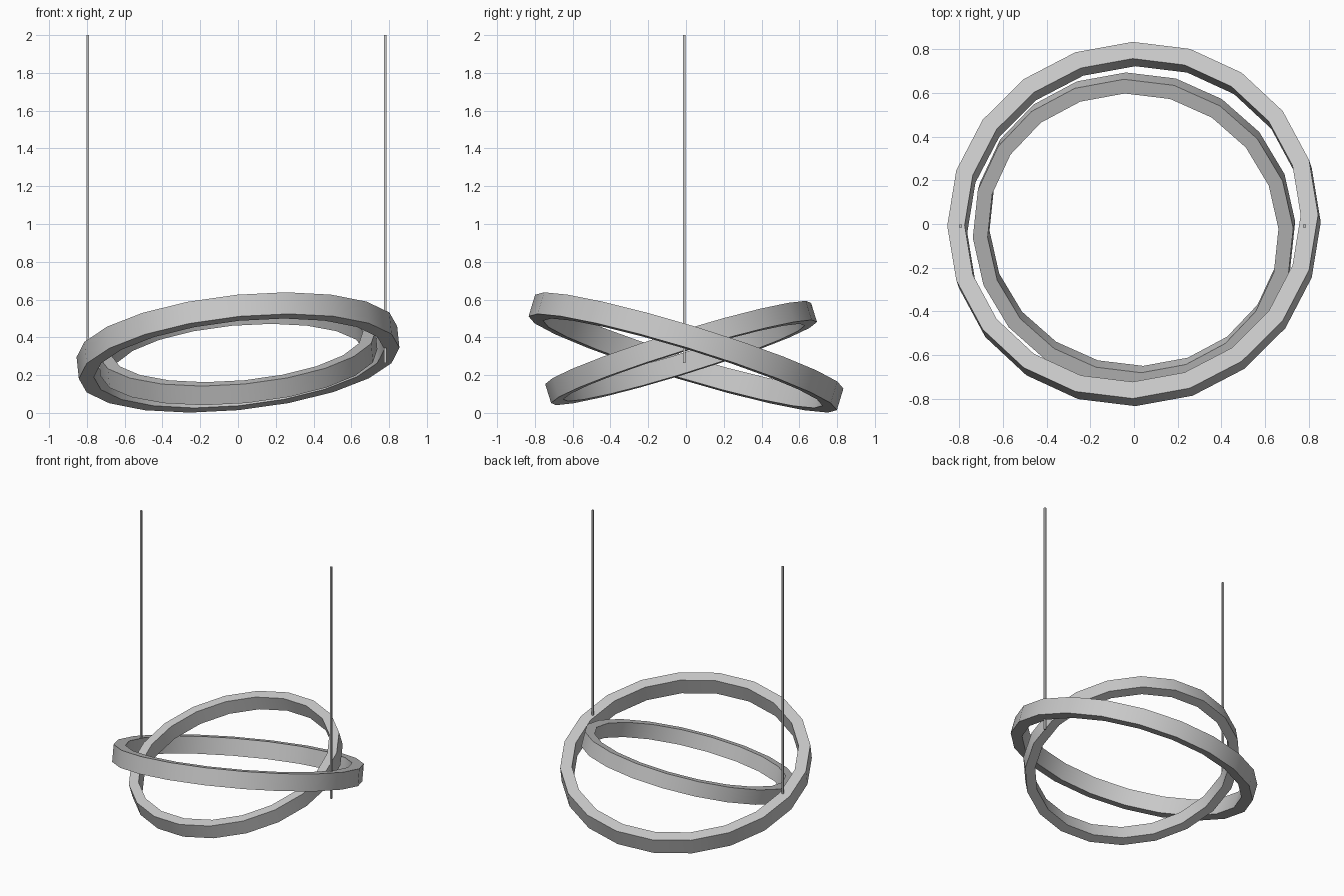
import bpy
import bmesh
from math import cos, sin, pi, radians

SIDES = 20

cube = bpy.data.objects.get("Cube")
if cube:
    bpy.data.objects.remove(cube, do_unlink=True)

# Single grey metal finish
grey = bpy.data.materials.new("light_grey")
grey.use_nodes = True
color = (0.58, 0.58, 0.58, 1)
grey.diffuse_color = color
grey.node_tree.nodes["Principled BSDF"].inputs["Base Color"].default_value = color


def add_object(name, bm, location, tilt=(0, 0, 0)):
    bmesh.ops.recalc_face_normals(bm, faces=bm.faces)
    mesh = bpy.data.meshes.new(name)
    bm.to_mesh(mesh)
    bm.free()
    mesh.materials.append(grey)
    obj = bpy.data.objects.new(name, mesh)
    obj.location = location
    obj.rotation_euler = [radians(t) for t in tilt]
    bpy.context.collection.objects.link(obj)
    return obj


def add_ring(name, outer, inner, height, location, tilt):
    """Rectangular bar swept round a polygonal circle."""
    bm = bmesh.new()
    h = height / 2
    profile = [(outer, -h), (outer, h), (inner, h), (inner, -h)]
    loops = []
    for i in range(SIDES):
        a = 2 * pi * i / SIDES
        loops.append([bm.verts.new((r * cos(a), r * sin(a), z)) for r, z in profile])
    for i, loop in enumerate(loops):
        following = loops[(i + 1) % SIDES]
        for j in range(4):
            k = (j + 1) % 4
            bm.faces.new((loop[j], following[j], following[k], loop[k]))
    obj = add_object(name, bm, location, tilt)
    bpy.ops.object.select_all(action="DESELECT")
    obj.select_set(True)
    bpy.context.view_layer.objects.active = obj
    bpy.ops.object.shade_smooth_by_angle(angle=radians(30))


def add_rod(name, x, bottom, top, width=0.014):
    bm = bmesh.new()
    bmesh.ops.create_cube(bm, size=1)
    bmesh.ops.scale(bm, verts=bm.verts, vec=(width, width, top - bottom))
    add_object(name, bm, (x, -0.01, (top + bottom) / 2))


# Two crossed light rings
add_ring("outer_ring", 0.853, 0.773, 0.12, (0, 0, 0.32), (-17, -5.5, 1.7))
add_ring("inner_ring", 0.737, 0.669, 0.106, (0, -0.026, 0.317), (17, -5.5, 1.7))

# Suspension rods
add_rod("left_rod", 0.78, 0.265, 2.0)
add_rod("right_rod", -0.795, 0.265, 2.0)
